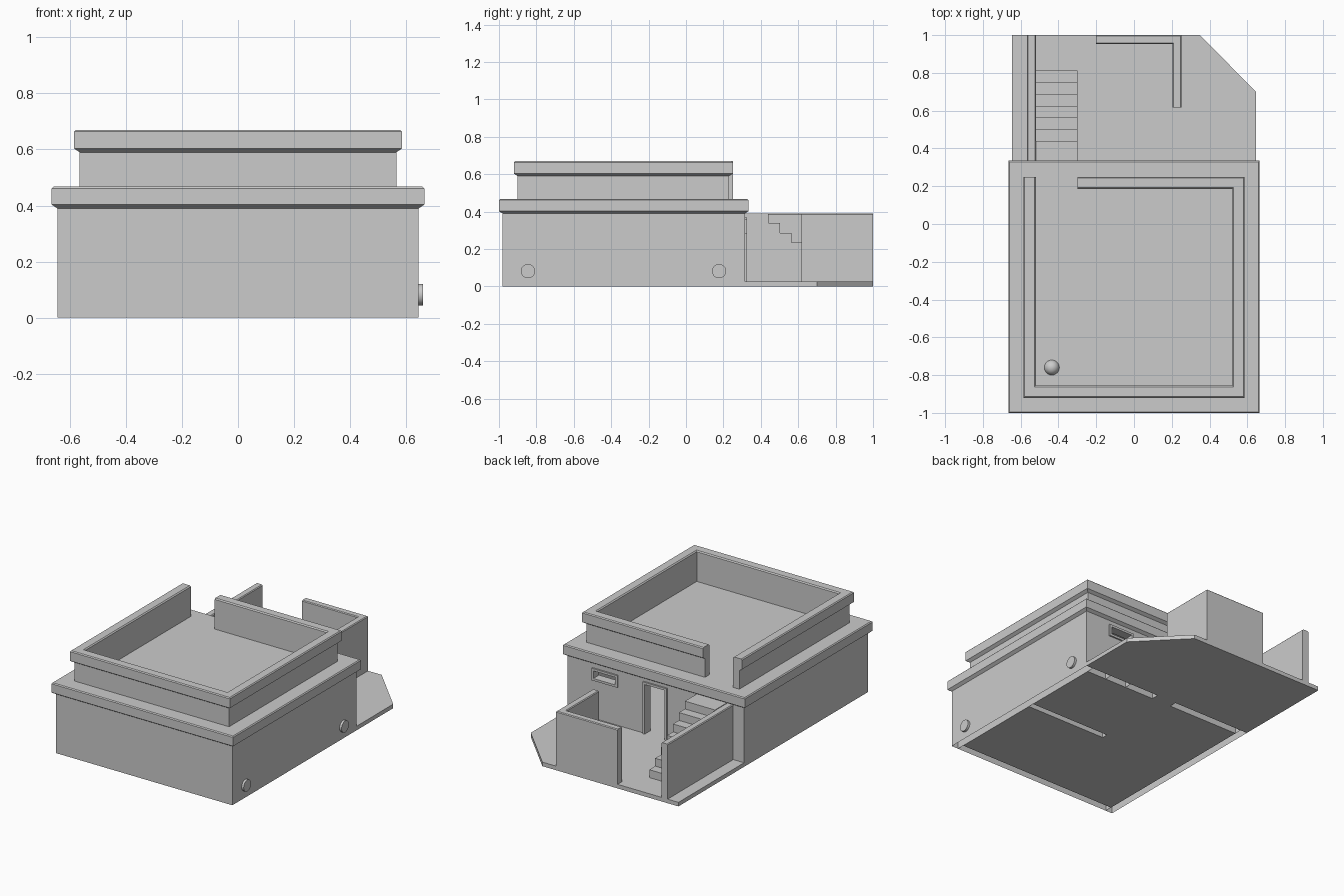
import bpy, bmesh
from mathutils import Vector

if "Cube" in bpy.data.objects:
    bpy.data.objects.remove(bpy.data.objects["Cube"])


def finish(bm, name):
    bmesh.ops.recalc_face_normals(bm, faces=bm.faces)
    me = bpy.data.meshes.new(name)
    bm.to_mesh(me)
    bm.free()
    ob = bpy.data.objects.new(name, me)
    bpy.context.collection.objects.link(ob)
    return ob


def loft(name, rings, closed=False, open_bottom=False):
    """Skin rings of equal length; cap the ends unless closed."""
    bm = bmesh.new()
    vs = [[bm.verts.new(p) for p in r] for r in rings]
    n = len(vs[0])
    for a, b in zip(vs, vs[1:]):
        for i in range(n):
            j = (i + 1) % n
            bm.faces.new((a[i], a[j], b[j], b[i]))
    bottom = bm.faces.new(vs[0])
    bm.faces.new(vs[-1])
    bmesh.ops.recalc_face_normals(bm, faces=bm.faces)
    if open_bottom:
        bm.faces.remove(bottom)
        me = bpy.data.meshes.new(name)
        bm.to_mesh(me)
        bm.free()
        ob = bpy.data.objects.new(name, me)
        bpy.context.collection.objects.link(ob)
        return ob
    return finish(bm, name)


def prism(name, outline, z0, z1, open_bottom=False):
    return loft(name, [[(x, y, z) for x, y in outline] for z in (z0, z1)],
                open_bottom=open_bottom)


def box(name, x0, x1, y0, y1, z0, z1, open_bottom=False):
    return prism(name, [(x0, y0), (x1, y0), (x1, y1), (x0, y1)], z0, z1, open_bottom)


def sweep(name, path, profile):
    """Mitred sweep; profile is (offset to the left of travel, z)."""
    pts = [Vector(p) for p in path]
    rings = []
    for i, p in enumerate(pts):
        normals = []
        for a, b in ((i - 1, i), (i, i + 1)):
            if a >= 0 and b < len(pts):
                d = (pts[b] - pts[a]).normalized()
                normals.append(Vector((-d.y, d.x)))
        m = sum(normals, Vector((0, 0))).normalized()
        m /= m.dot(normals[0])
        rings.append([(p.x + m.x * o, p.y + m.y * o, z) for o, z in profile])
    return loft(name, rings)


W, F, B, T = 0.645, -0.98, 0.315, 0.05   # half width, front, back, wall thickness
H, G = 0.39, 0.027                       # wall height, floor level

# House walls, left open underneath
for side, s in (("left", -1), ("right", 1)):
    xs = sorted((s * W, s * (W - T)))
    box(side + "_wall", *xs, F, B, 0, H, True)
box("front_wall", -W + T, W - T, F, F + T, 0, H, True)

# Back wall built around the doorway and window slot
d0, d1, dz = -0.07, 0.075, 0.355
w0, w1, wz0, wz1 = 0.29, 0.45, 0.295, 0.345
yb = B - T
box("back_wall_left", -W + T, d0, yb, B, 0, H, True)
box("back_wall_over_door", d0, d1, yb, B, dz, H)
box("back_wall_middle", d1, w0, yb, B, 0, H, True)
box("back_wall_under_window", w0, w1, yb, B, 0, wz0, True)
box("back_wall_over_window", w0, w1, yb, B, wz1, H)
box("back_wall_right", w1, W - T, yb, B, 0, H, True)

# Floors and inner partition
box("room_floor_front", -W + T, W - T, F + T, -0.30, 0, G)
box("room_floor_middle", -W + T, 0.0, -0.30, -0.26, 0, G)
box("room_floor_back", -W + T, W - T, -0.26, yb, 0, G)
box("partition_wall", 0.0, W - T, -0.30, -0.26, 0, H, True)
box("door_sill", d0, d1, yb, B, 0, G)


# Door and window frames
def frame(name, x0, x1, z0, z1, t, sill):
    y0, y1 = B - 0.01, B + 0.01
    box(name + "_left", x0 - t, x0, y0, y1, z0, z1, False)
    box(name + "_right", x1, x1 + t, y0, y1, z0, z1, False)
    box(name + "_top", x0 - t, x1 + t, y0, y1, z1, z1 + t)
    if sill:
        box(name + "_bottom", x0 - t, x1 + t, y0, y1, z0 - t, z0)


frame("door_frame", d0, d1, G, dz, 0.015, False)
frame("window_frame", w0, w1, wz0, wz1, 0.015, True)

# Overhanging roof slab
rings = []
for o, z in ((0, H), (0.02, 0.403), (0.02, 0.461), (0.014, 0.467)):
    x, a, b = W + o, F - o, B + o
    rings.append([(-x, a, z), (x, a, z), (x, b, z), (-x, b, z)])
loft("roof_slab", rings)

# Roof parapet with outward cap and a gap above the stairs
R = 0.467
sweep("parapet",
      [(-0.30, 0.23), (0.565, 0.23), (0.565, -0.9), (-0.565, -0.9), (-0.565, 0.25)],
      [(-0.045, R), (-0.045, 0.663), (-0.038, 0.67), (0.014, 0.67),
       (0.02, 0.664), (0.02, 0.603), (0, 0.59), (0, R)])

# Small dome on the roof
bm = bmesh.new()
bmesh.ops.create_uvsphere(bm, u_segments=24, v_segments=12, radius=0.04)
bmesh.ops.bisect_plane(bm, geom=bm.verts[:] + bm.edges[:] + bm.faces[:],
                       plane_co=(0, 0, 0), plane_no=(0, 0, -1), clear_outer=True)
for f in bm.faces:
    f.smooth = True
finish(bm, "roof_dome").location = (-0.435, -0.76, R)

# Courtyard slab with one cut corner
prism("courtyard_floor", [(-W, B), (W, B), (W, 0.7), (0.35, 1), (-W, 1)], 0, G)

# Courtyard walls with slightly eased tops
wall = [(-0.023, G), (-0.023, H - 0.005), (-0.018, H), (0.018, H),
        (0.023, H - 0.005), (0.023, G)]
sweep("stair_side_wall", [(-0.543, B), (-0.543, 1)], wall)
sweep("courtyard_corner_wall", [(-0.20, 0.977), (0.228, 0.977), (0.228, 0.617)], wall)

# Staircase: stepped side profile extruded across its width
n, run, rise = 7, 0.062, (H - G) / 7
steps = [(B, G)]
for i in range(n):
    y = 0.812 - i * run
    steps += [(y, G + i * rise), (y, G + (i + 1) * rise)]
steps.pop(1)
steps.insert(1, (0.812, G))
steps.append((B, H))
loft("stairs", [[(x, y, z) for y, z in steps] for x in (-0.52, -0.30)])

# Round plugs on the right wall
for i, y in enumerate((-0.845, 0.177)):
    bpy.ops.mesh.primitive_cylinder_add(vertices=32, radius=0.038, depth=0.03,
                                        location=(W, y, 0.082), rotation=(0, 1.570796, 0))
    bpy.context.object.name = f"wall_plug_{i + 1}"
    bpy.ops.object.shade_smooth_by_angle()
